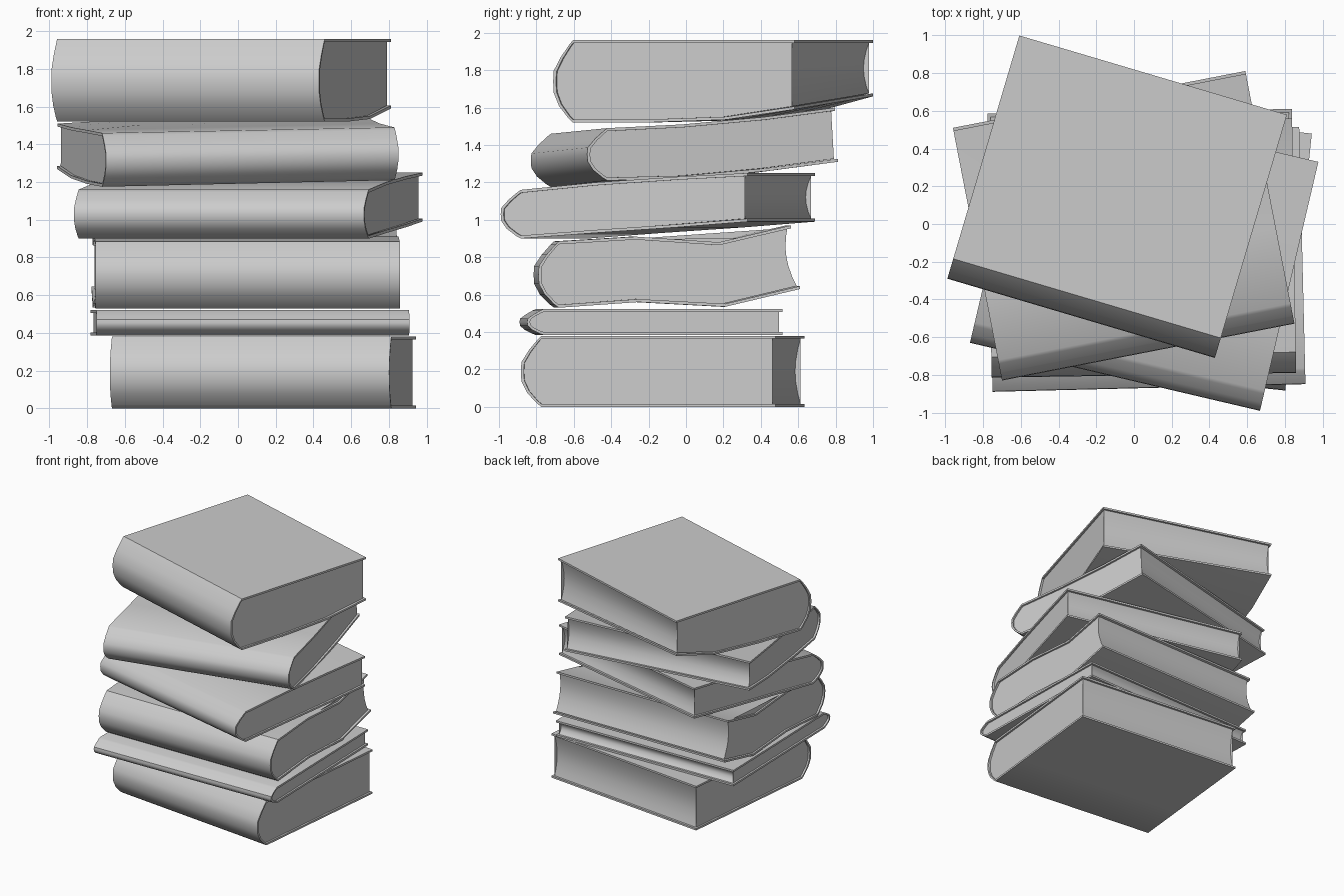
import bpy, bmesh
from math import sin, cos, radians

if "Cube" in bpy.data.objects:
    bpy.data.objects.remove(bpy.data.objects["Cube"])

T = 0.016                      # cover thickness
KNOTS = [0, 0.33, 0.69, 1]     # stations from hinge to fore edge
# spine section: (height fraction, depth fraction), bottom to top
SPINE = [(.05, .78), (.2, .3), (.36, .03), (.5, 0), (.63, .03), (.8, .4), (.95, .83)]


def mix(a, b, t):
    return [p + (q - p) * t for p, q in zip(a, b)]


def profile(bot, top, depth, hinge, inset, cut, skew):
    """Section (y, z): lower board, round spine, upper board."""
    b = [z + inset for z in bot]
    t = [z - inset for z in top]
    lo, up = [], []
    for k, zb, zt in zip(KNOTS, b, t):
        lo.append((hinge + (depth - cut - hinge) * k, zb))
        up.append((hinge + (depth - cut - skew - hinge) * k, zt))
    arc = [(inset + (hinge - inset) * d, b[0] + (t[0] - b[0]) * h) for h, d in SPINE]
    return lo[::-1] + arc + up


def sweep(name, loops, us, width, corner, angle, paired):
    """Skin section loops along the width and close both ends."""
    c, s = cos(angle), sin(angle)
    bm = bmesh.new()
    rings = []
    for u, loop in zip(us, loops):
        rings.append([bm.verts.new((corner[0] + u * width * c - y * s,
                                    corner[1] + u * width * s + y * c, z)) for y, z in loop])
    n = len(rings[0])
    for r0, r1 in zip(rings, rings[1:]):
        for i in range(n):
            j = (i + 1) % n
            bm.faces.new((r0[i], r1[i], r1[j], r0[j]))
    for r in (rings[0], rings[-1]):
        if paired:
            for i in range(n // 2 - 1):
                bm.faces.new((r[i], r[i + 1], r[n - 2 - i], r[n - 1 - i]))
        else:
            bmesh.ops.triangulate(bm, faces=[bm.faces.new(r)])
    bmesh.ops.recalc_face_normals(bm, faces=bm.faces[:])
    me = bpy.data.meshes.new(name)
    bm.to_mesh(me)
    bm.free()
    ob = bpy.data.objects.new(name, me)
    bpy.context.collection.objects.link(ob)
    return ob


def book(name, corner, deg, width, depth, right, left=None, hinge=0.11, skew=0.0):
    """Heights are (bottom, top) at the four stations, for each end."""
    left = left or right
    cover, pages = [], []
    us = [0, .25, .5, .75, 1]
    for u in us:
        bot, top = mix(left[0], right[0], u), mix(left[1], right[1], u)
        outer = profile(bot, top, depth, hinge, 0, 0, skew)
        inner = profile(bot, top, depth, hinge, T, 0, skew)
        cover.append(outer + inner[::-1])
        # page block with hollow fore edge
        block = profile(bot, top, depth, hinge, T, .018, skew)
        (y0, z0), (y1, z1) = block[-1], block[0]
        for f in (.15, .35, .5, .65, .85):
            block.append((y0 + (y1 - y0) * f - .12 * f * (1 - f), z0 + (z1 - z0) * f))
        pages.append(block)
    a = radians(deg)
    m = 0.016 / width
    return [sweep(name + "_cover", cover, us, width, corner, a, True),
            sweep(name + "_pages", pages, [m, .25, .5, .75, 1 - m], width, corner, a, False)]


def flat(z0, z1):
    return [z0] * 4, [z1] * 4


parts = []
parts += book("bottom_book", (-.68, -.73), -5.9, 1.49, 1.37, flat(0, .38))
parts += book("thin_book", (-.75, -.89), 1.4, 1.66, 1.365, flat(.385, .522), hinge=.085)
parts += book("wavy_book", (-.755, -.815), 0.9, 1.615, 1.40,
              ([.53, .56, .535, .63], [.885, .91, .88, .97]), skew=.05)
parts += book("tilted_book", (-.87, -.63), -13.2, 1.58, 1.356,
              ([.9, .93, .96, .99], [1.16, 1.2, 1.23, 1.25]))
parts += book("leaning_book", (-.70, -.83), 11, 1.58, 1.365,
              ([1.21, 1.22, 1.26, 1.31], [1.49, 1.51, 1.55, 1.60]),
              ([1.175, 1.19, 1.22, 1.27], [1.46, 1.475, 1.49, 1.51]), skew=.015)
parts += book("top_book", (-.99, -.29), -16.5, 1.48, 1.345,
              ([1.52, 1.52, 1.535, 1.59], [1.96] * 4),
              ([1.52, 1.53, 1.56, 1.66], [1.96] * 4))

# soft boards and spines, crisp edges
for ob in parts:
    ob.select_set(True)
bpy.context.view_layer.objects.active = parts[0]
bpy.ops.object.shade_smooth_by_angle(angle=radians(40))
